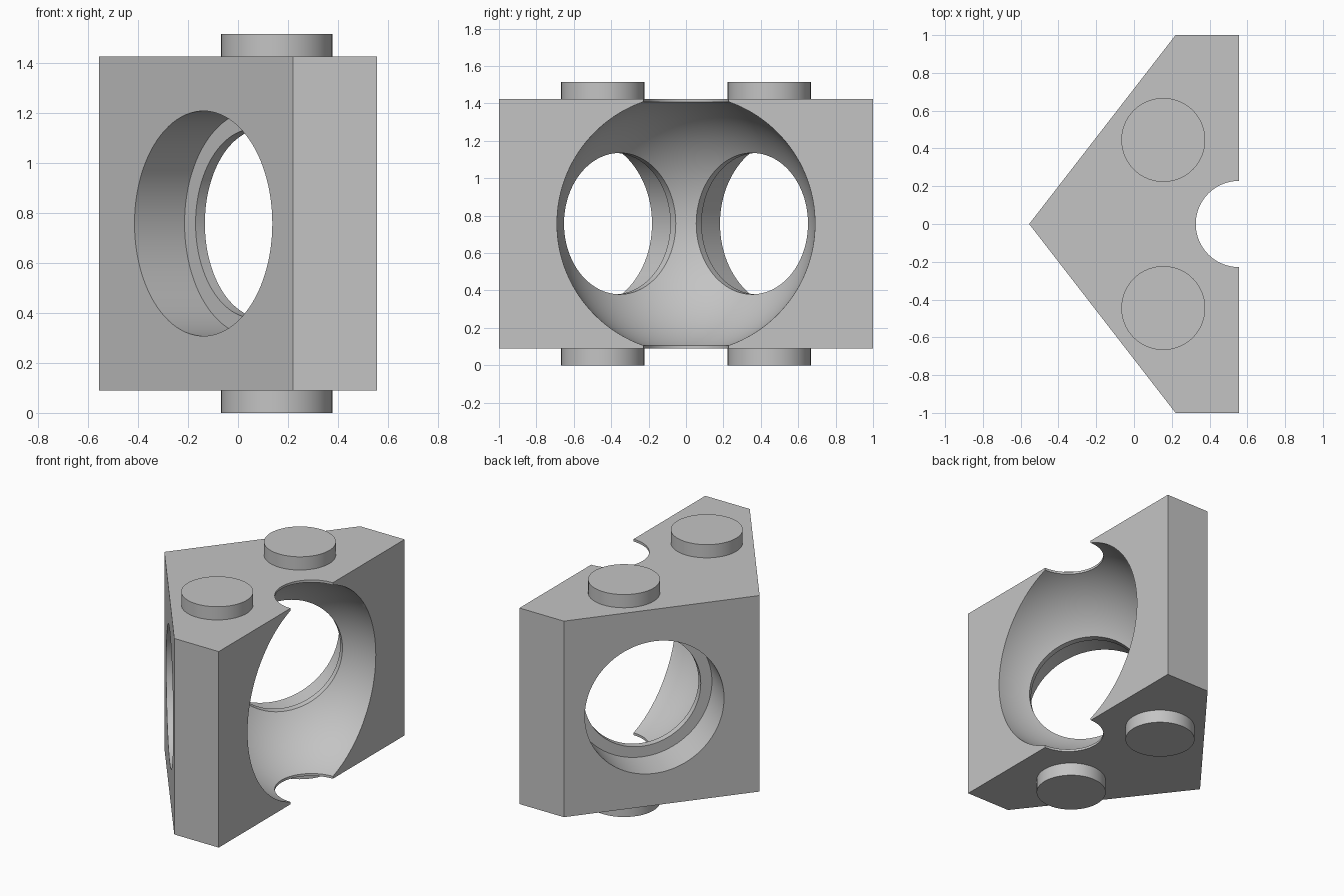
import bpy
import bmesh
import math
from mathutils import Vector

cube = bpy.data.objects.get("Cube")
if cube:
    bpy.data.objects.remove(cube, do_unlink=True)

BOTTOM, TOP = 0.09, 1.425
HEIGHT = 1.515
BACK_X = 0.555
CENTRE = Vector((BACK_X, 0, HEIGHT / 2))

grey = bpy.data.materials.new("grey plastic")
grey.use_nodes = True
colour = (0.55, 0.55, 0.55, 1)
grey.diffuse_color = colour
grey.node_tree.nodes["Principled BSDF"].inputs["Base Color"].default_value = colour


def cylinder(name, start, end, radius):
    """Cylinder running between two points."""
    axis = end - start
    bpy.ops.mesh.primitive_cylinder_add(
        vertices=96, radius=radius, depth=axis.length, location=(start + end) / 2,
        rotation=axis.to_track_quat("Z", "Y").to_euler())
    obj = bpy.context.object
    obj.name = name
    return obj


def activate(obj):
    bpy.ops.object.select_all(action="DESELECT")
    obj.select_set(True)
    bpy.context.view_layer.objects.active = obj


def cut(body, cutter):
    """Subtract the cutter from the body and discard it."""
    cutter.hide_render = True
    activate(body)
    mod = body.modifiers.new("cut", "BOOLEAN")
    mod.operation = "DIFFERENCE"
    mod.solver = "EXACT"
    mod.object = cutter
    bpy.ops.object.modifier_apply(modifier=mod.name)
    bpy.data.objects.remove(cutter, do_unlink=True)


def finish(obj):
    obj.data.materials.clear()
    obj.data.materials.append(grey)
    activate(obj)
    bpy.ops.object.shade_smooth_by_angle(angle=math.radians(25))


# Wedge-shaped block extruded from its plan
plan = [(-BACK_X, 0), (0.22, -1), (BACK_X, -1), (BACK_X, 1), (0.22, 1)]
bm = bmesh.new()
base = bm.faces.new([bm.verts.new((x, y, BOTTOM)) for x, y in plan])
extruded = bmesh.ops.extrude_face_region(bm, geom=[base])["geom"]
bmesh.ops.translate(bm, vec=(0, 0, TOP - BOTTOM),
                    verts=[v for v in extruded if isinstance(v, bmesh.types.BMVert)])
bmesh.ops.recalc_face_normals(bm, faces=bm.faces)
mesh = bpy.data.meshes.new("wedge_block")
bm.to_mesh(mesh)
bm.free()
block = bpy.data.objects.new("wedge_block", mesh)
bpy.context.collection.objects.link(block)

# Spherical hollow in the back face
bpy.ops.mesh.primitive_uv_sphere_add(segments=128, ring_count=64, radius=0.69,
                                     location=CENTRE)
cut(block, bpy.context.object)

# Vertical bore through the hollow
reach = Vector((0, 0, 1))
cut(block, cylinder("vertical_bore", CENTRE - reach, CENTRE + reach, 0.228))

# Stepped holes through both slanted faces, aimed at the hollow's centre
for side in (-1, 1):
    out = Vector((-1, side * 0.775, 0)).normalized()
    cut(block, cylinder("wide_bore", CENTRE + out * 0.624, CENTRE + out * 1.1, 0.45))
    cut(block, cylinder("narrow_bore", CENTRE + out * 0.3, CENTRE + out * 0.8, 0.378))
finish(block)

# Round pegs on the top and bottom
for side, side_name in ((-1, "front"), (1, "back")):
    for low, high, level in ((0, BOTTOM, "bottom"), (TOP, HEIGHT, "top")):
        x, y = 0.155, side * 0.445
        finish(cylinder(f"{level}_{side_name}_peg",
                        Vector((x, y, low)), Vector((x, y, high)), 0.222))
